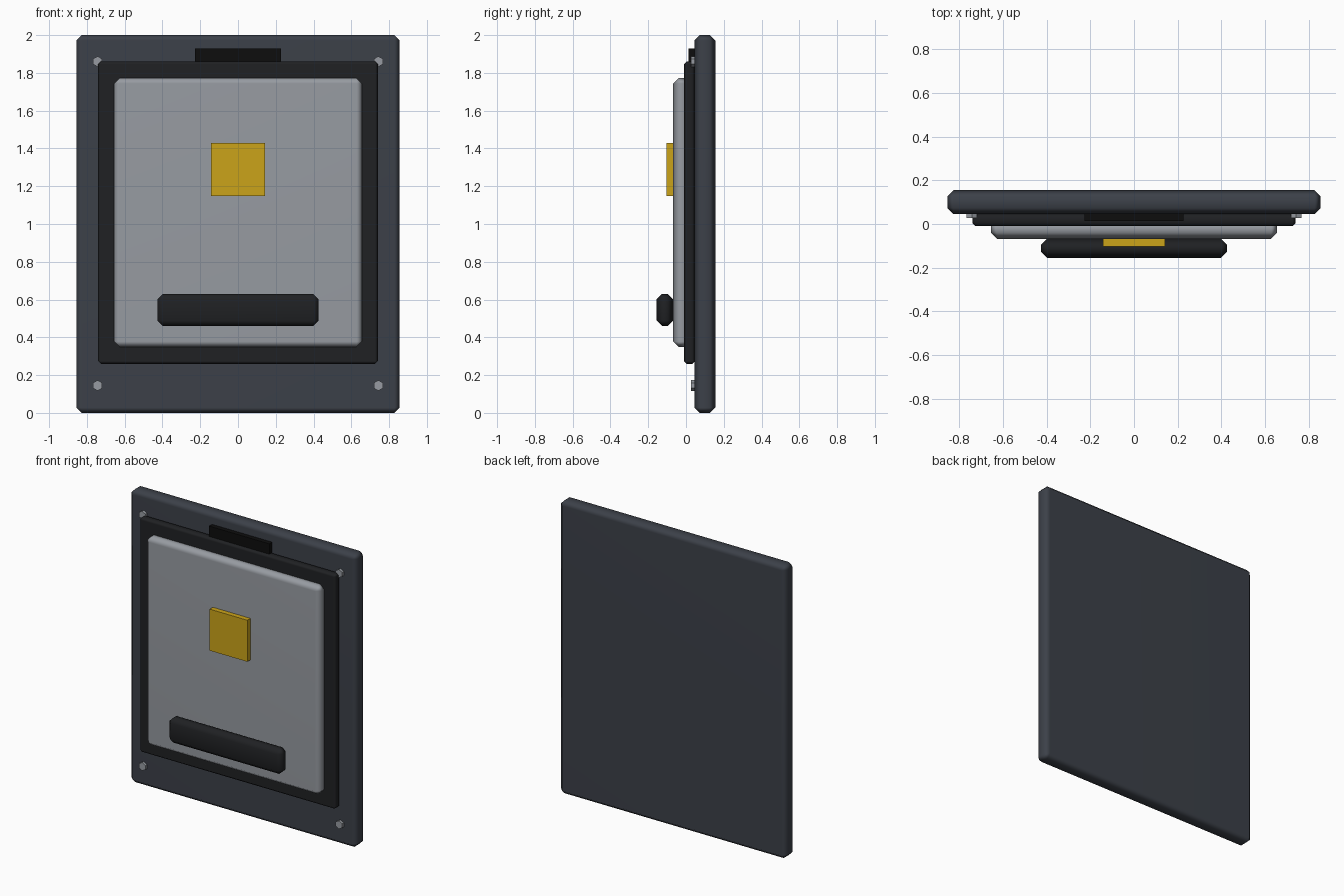
import bpy
import bmesh
import math
from mathutils import Matrix

if "Cube" in bpy.data.objects:
    bpy.data.objects.remove(bpy.data.objects["Cube"])


def material(name, rgb):
    m = bpy.data.materials.new(name)
    m.diffuse_color = (*rgb, 1)
    m.use_nodes = True
    m.node_tree.nodes["Principled BSDF"].inputs["Base Color"].default_value = m.diffuse_color
    return m


slate = material("slate", (0.045, 0.052, 0.066))
black = material("black", (0.014, 0.015, 0.017))
dark = material("dark", (0.004, 0.004, 0.004))
silver = material("silver", (0.31, 0.33, 0.36))
gold = material("gold", (0.60, 0.37, 0.01))


def finish(name, bm, mat):
    me = bpy.data.meshes.new(name)
    bm.to_mesh(me)
    bm.free()
    me.materials.append(mat)
    ob = bpy.data.objects.new(name, me)
    bpy.context.collection.objects.link(ob)
    return ob


def box(name, half_x, y0, y1, z0, z1, mat, chamfer=0):
    """Box centred on x, with an optional chamfer on every edge."""
    bm = bmesh.new()
    bmesh.ops.create_cube(bm, size=1, matrix=(
        Matrix.Translation((0, (y0 + y1) / 2, (z0 + z1) / 2))
        @ Matrix.Diagonal((2 * half_x, y1 - y0, z1 - z0, 1))))
    ob = finish(name, bm, mat)
    if chamfer:
        for p in ob.data.polygons:
            p.use_smooth = True
        bev = ob.modifiers.new("chamfer", 'BEVEL')
        bev.width = chamfer
        bev.segments = 1
        ob.modifiers.new("flat_faces", 'WEIGHTED_NORMAL')
    return ob


# Stacked panels, from back to front
box("back_plate", 0.855, 0.045, 0.155, 0, 2, slate, 0.028)
box("inner_frame", 0.74, -0.01, 0.048, 0.26, 1.86, black, 0.014)
box("front_panel", 0.656, -0.068, 0.022, 0.35, 1.772, silver, 0.028)

# Fittings
box("top_tab", 0.227, 0.013, 0.05, 1.79, 1.93, dark)
box("badge", 0.142, -0.102, -0.066, 1.147, 1.43, gold)
box("handle", 0.427, -0.155, -0.068, 0.46, 0.63, black, 0.028)

# Hexagonal bolts in the four corners, one point up
for side, x in (("left", -0.743), ("right", 0.743)):
    for level, z in (("lower", 0.145), ("upper", 1.86)):
        bm = bmesh.new()
        bmesh.ops.create_cone(
            bm, cap_ends=True, segments=6, radius1=0.028, radius2=0.028, depth=0.03,
            matrix=Matrix.Translation((x, 0.042, z)) @ Matrix.Rotation(math.pi / 2, 4, 'X'))
        finish(f"bolt_{level}_{side}", bm, silver)
